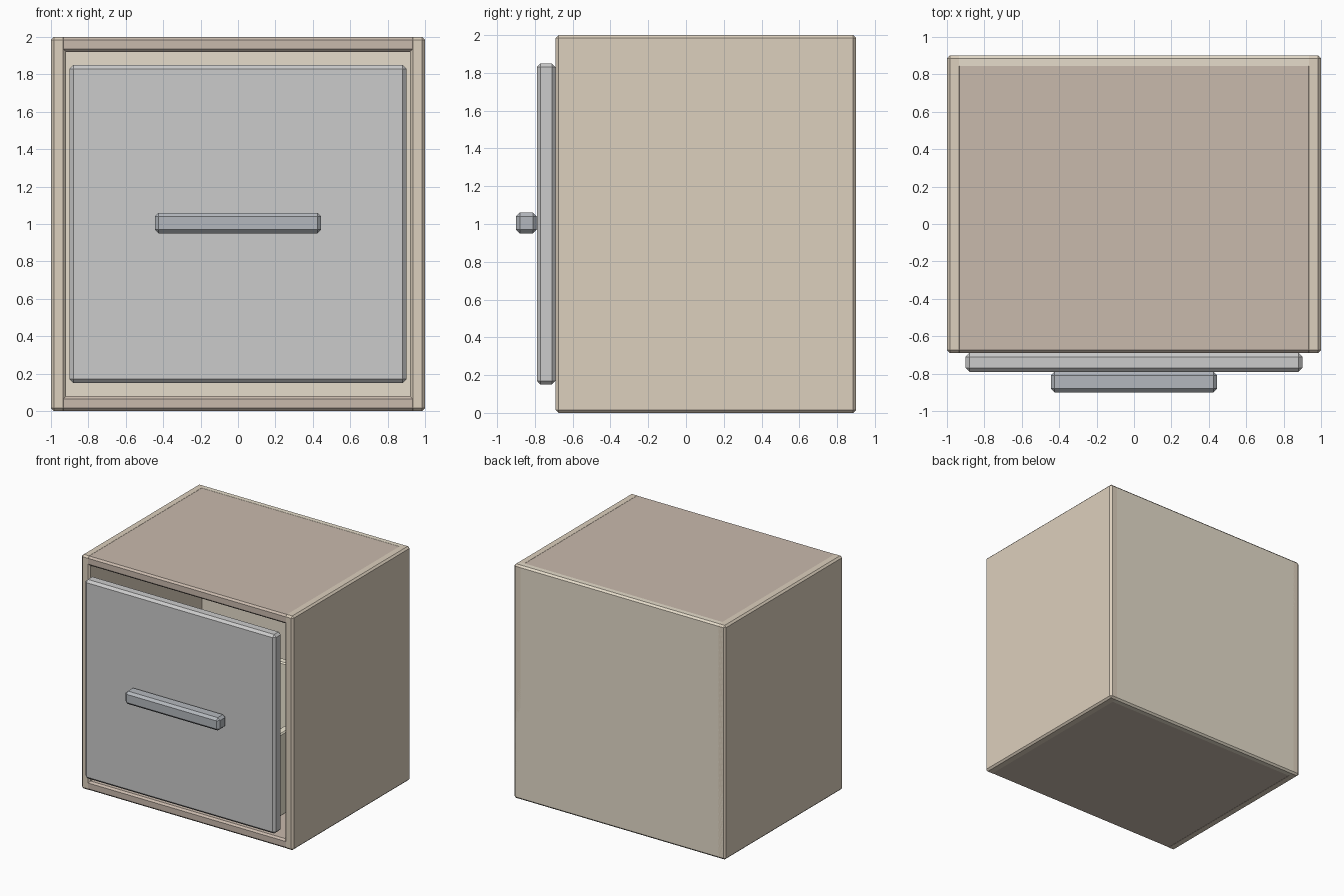
import bpy

if "Cube" in bpy.data.objects:
    bpy.data.objects.remove(bpy.data.objects["Cube"])


def material(name, r, g, b):
    m = bpy.data.materials.new(name)
    m.diffuse_color = (r / 255, g / 255, b / 255, 1)
    m.use_nodes = True
    m.node_tree.nodes["Principled BSDF"].inputs["Base Color"].default_value = m.diffuse_color
    return m


side_wood = material("side_wood", 184, 160, 130)
dark_wood = material("dark_wood", 149, 125, 106)
back_wood = material("back_wood", 202, 184, 152)
white_paint = material("white_paint", 218, 216, 211)
cream_wood = material("cream_wood", 222, 208, 170)
grey_metal = material("grey_metal", 116, 122, 130)


def panel(name, x, y, z, mat, bevel=0.015):
    """Chamfered box spanning the given (min, max) ranges."""
    spans = (x, y, z)
    bpy.ops.mesh.primitive_cube_add(size=1, location=[(a + b) / 2 for a, b in spans])
    ob = bpy.context.object
    ob.name = name
    ob.scale = [b - a for a, b in spans]
    bpy.ops.object.transform_apply(location=False, rotation=False, scale=True)
    mod = ob.modifiers.new("chamfer", "BEVEL")
    mod.width = bevel
    mod.segments = 1
    ob.data.materials.append(mat)
    return ob


def pair(name, x, y, z, mat, bevel=0.015):
    """The same panel on the right and, mirrored, on the left."""
    panel("right_" + name, x, y, z, mat, bevel)
    panel("left_" + name, (-x[1], -x[0]), y, z, mat, bevel)


# Cabinet carcass
front, rear = -0.69, 0.9
pair("side", (0.92, 1), (front, rear), (0, 2), side_wood)
for name, z in (("bottom", (0.001, 0.08)), ("top", (1.92, 1.999))):
    panel(name, (-0.999, 0.999), (front + 0.001, rear - 0.001), z, dark_wood)
panel("back", (-0.999, 0.999), (0.83, rear), (0, 2), back_wood)

# Drawer front and handle
panel("drawer_front", (-0.9, 0.9), (-0.79, front), (0.15, 1.85), white_paint, 0.02)
panel("handle", (-0.445, 0.445), (-0.9, -0.79), (0.95, 1.06), grey_metal, 0.02)

# Drawer box inside the cabinet
pair("drawer_side", (0.8, 0.87), (front, 0.49), (0.25, 0.955), cream_wood, 0.01)
panel("drawer_back", (-0.86, 0.86), (0.42, 0.489), (0.25, 0.954), cream_wood, 0.01)
panel("drawer_bottom", (-0.86, 0.86), (front, 0.488), (0.251, 0.32), cream_wood, 0.01)
